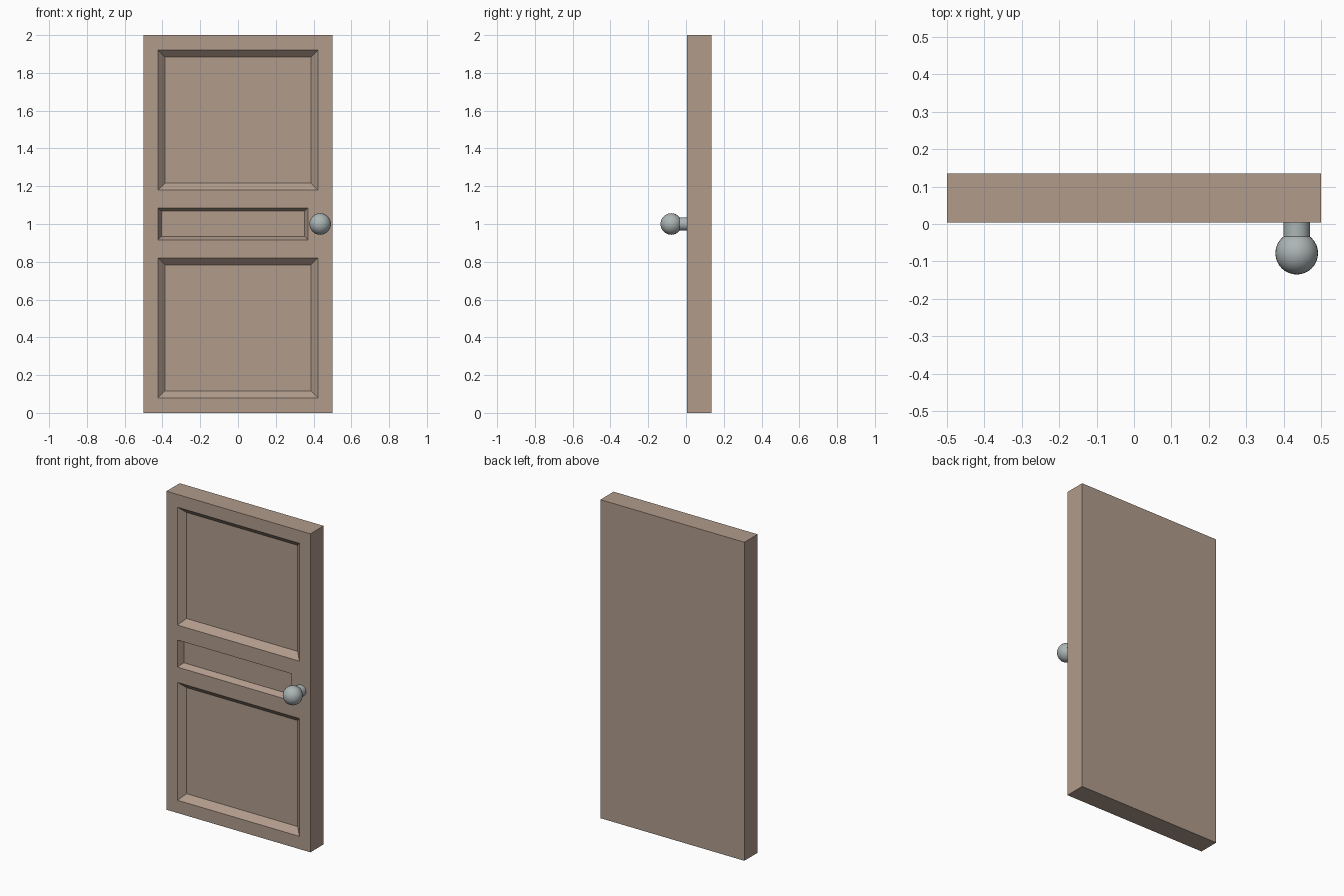
import bpy, bmesh, math

if "Cube" in bpy.data.objects:
    bpy.data.objects.remove(bpy.data.objects["Cube"])

FRONT, BACK = 0.004, 0.135


def material(name, rgb):
    m = bpy.data.materials.new(name)
    m.diffuse_color = (*rgb, 1)
    m.use_nodes = True
    m.node_tree.nodes["Principled BSDF"].inputs["Base Color"].default_value = m.diffuse_color
    return m


def mesh_object(name, bm, mat):
    bmesh.ops.recalc_face_normals(bm, faces=bm.faces[:])
    me = bpy.data.meshes.new(name)
    bm.to_mesh(me)
    bm.free()
    ob = bpy.data.objects.new(name, me)
    bpy.context.collection.objects.link(ob)
    me.materials.append(mat)
    return ob


def frustum(name, near, far, y0, y1, mat):
    """Closed block between two rectangles (x0, x1, z0, z1) at y0 and y1."""
    bm = bmesh.new()
    rings = []
    for (x0, x1, z0, z1), y in ((near, y0), (far, y1)):
        rings.append([bm.verts.new((x, y, z)) for x, z in
                      ((x0, z0), (x1, z0), (x1, z1), (x0, z1))])
    a, b = rings
    bm.faces.new(a)
    bm.faces.new(b[::-1])
    for i in range(4):
        j = (i + 1) % 4
        bm.faces.new((a[i], b[i], b[j], a[j]))
    return mesh_object(name, bm, mat)


def grow(r, d):
    return (r[0] - d, r[1] + d, r[2] - d, r[3] + d)


wood = material("brown wood", (0.44, 0.33, 0.26))
metal = material("grey metal", (0.41, 0.46, 0.46))

# Door slab
slab = (-0.5, 0.5, 0, 2)
door = frustum("door_slab", slab, slab, FRONT, BACK, wood)

# Recessed panels with sloped edges: opening, inset, depth
panels = [
    ((-0.423, 0.423, 1.18, 1.92), 0.037, 0.037),
    ((-0.423, 0.37, 0.916, 1.086), 0.018, 0.037),
    ((-0.423, 0.423, 0.08, 0.82), 0.037, 0.037),
]
for opening, inset, depth in panels:
    e = 0.01
    cutter = frustum("panel_cutter", grow(opening, e * inset / depth),
                     grow(opening, -inset), FRONT - e, FRONT + depth, wood)
    cutter.hide_render = True
    mod = door.modifiers.new("recess", 'BOOLEAN')
    mod.operation = 'DIFFERENCE'
    mod.solver = 'EXACT'
    mod.object = cutter
    bpy.context.view_layer.objects.active = door
    bpy.ops.object.modifier_apply(modifier=mod.name)
    bpy.data.objects.remove(cutter)

# Knob stem and ball
KX, KZ, R = 0.435, 1.0, 0.057
bpy.ops.mesh.primitive_cylinder_add(vertices=32, radius=0.035, depth=0.08,
                                    location=(KX, FRONT - 0.035, KZ),
                                    rotation=(math.pi / 2, 0, 0))
stem = bpy.context.object
stem.name = "knob_stem"
bpy.ops.mesh.primitive_uv_sphere_add(segments=32, ring_count=16, radius=R,
                                     location=(KX, -0.135 + R, KZ))
ball = bpy.context.object
ball.name = "knob_ball"
for ob in (stem, ball):
    ob.data.materials.append(metal)
    bpy.ops.object.select_all(action='DESELECT')
    ob.select_set(True)
    bpy.context.view_layer.objects.active = ob
    bpy.ops.object.shade_smooth_by_angle(angle=math.radians(30))
